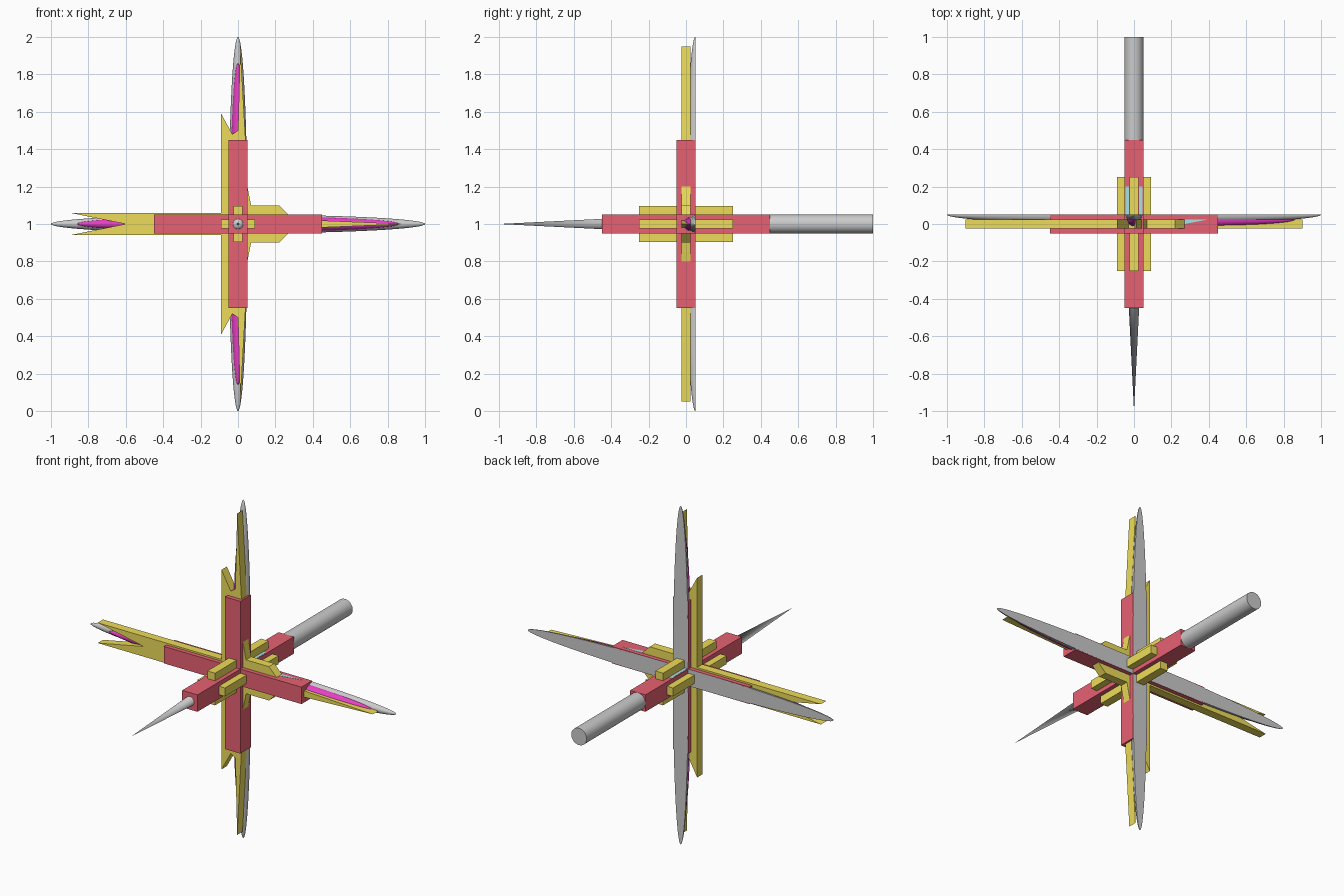
import bpy, bmesh, math
from mathutils import Matrix, Vector

if "Cube" in bpy.data.objects:
    bpy.data.objects.remove(bpy.data.objects["Cube"])

def material(name, rgb):
    m = bpy.data.materials.new(name)
    m.diffuse_color = (*rgb, 1)
    m.use_nodes = True
    m.node_tree.nodes["Principled BSDF"].inputs["Base Color"].default_value = m.diffuse_color
    return m

RED = material("red", (0.8, 0.12, 0.17))
YELLOW = material("yellow", (0.85, 0.72, 0.1))
MAGENTA = material("magenta", (0.8, 0.05, 0.55))
CYAN = material("cyan", (0.4, 0.75, 0.8))

def finish(name, bm, mat=None, smooth=False):
    bmesh.ops.recalc_face_normals(bm, faces=bm.faces[:])
    me = bpy.data.meshes.new(name)
    bm.to_mesh(me)
    bm.free()
    ob = bpy.data.objects.new(name, me)
    bpy.context.collection.objects.link(ob)
    if mat:
        me.materials.append(mat)
    if smooth:
        bpy.ops.object.select_all(action='DESELECT')
        ob.select_set(True)
        bpy.context.view_layer.objects.active = ob
        bpy.ops.object.shade_smooth_by_angle(angle=math.radians(35))
    return ob

def box(name, size, mat):
    bm = bmesh.new()
    bmesh.ops.create_cube(bm, size=1, matrix=Matrix.Translation((0, 0, 1)) @ Matrix.Diagonal((*size, 1)))
    return finish(name, bm, mat)

def half_ellipsoid(name, length, width, depth, y, vertical, mat=None):
    # long blade with a flat back facing +y
    bm = bmesh.new()
    bmesh.ops.create_uvsphere(bm, u_segments=32, v_segments=32, radius=1)
    bmesh.ops.scale(bm, vec=(width, depth, length), verts=bm.verts)
    if not vertical:
        bmesh.ops.rotate(bm, cent=(0, 0, 0), matrix=Matrix.Rotation(math.pi / 2, 3, 'Y'), verts=bm.verts)
    cut = bmesh.ops.bisect_plane(bm, geom=bm.verts[:] + bm.edges[:] + bm.faces[:], dist=1e-5,
                                 plane_co=(0, 0, 0), plane_no=(0, 1, 0), clear_outer=True)
    bmesh.ops.holes_fill(bm, edges=[e for e in bm.edges if e.is_boundary])
    bmesh.ops.translate(bm, vec=(0, y, 1), verts=bm.verts)
    return finish(name, bm, mat, True)

def rod(name, r_back, r_front, y0, y1):
    bm = bmesh.new()
    rot = Matrix.Rotation(math.pi / 2, 4, 'X')   # +z of the cone becomes -y
    bmesh.ops.create_cone(bm, cap_ends=True, segments=32, radius1=r_back, radius2=r_front,
                          depth=y1 - y0, matrix=Matrix.Translation((0, (y0 + y1) / 2, 1)) @ rot)
    return finish(name, bm, None, True)

def slab(name, points, origin, extrude, mat):
    # extrude a closed outline
    bm = bmesh.new()
    f = bm.faces.new([bm.verts.new(Vector(p) + Vector(origin)) for p in points])
    r = bmesh.ops.extrude_face_region(bm, geom=[f])
    bmesh.ops.translate(bm, vec=extrude, verts=[v for v in r["geom"] if isinstance(v, bmesh.types.BMVert)])
    return finish(name, bm, mat)

# Red square bars on the three axes
box("red_bar_x", (0.9, 0.1, 0.1), RED)
box("red_bar_y", (0.1, 0.9, 0.1), RED)
box("red_bar_z", (0.1, 0.1, 0.9), RED)

# Grey blades, rear cylinder and front spike
for vertical, tag in ((True, "vertical"), (False, "horizontal")):
    half_ellipsoid("grey_blade_" + tag, 1.0, 0.05, 0.05, 0.0505, vertical)
    half_ellipsoid("magenta_blade_" + tag, 0.86, 0.042, 0.043, 0.024, vertical, MAGENTA)
rod("rear_cylinder", 0.05, 0.05, 0.0, 1.0)
rod("front_spike", 0.05, 0.0, -1.0, 0.0)

# Yellow star-like plate, outline of the upper half mirrored below
upper = [(-0.9, 0.06), (-0.09, 0.06), (-0.09, 0.59), (-0.03, 0.48), (0.0, 0.5), (0.012, 0.95),
         (0.04, 0.45), (0.05, 0.2), (0.07, 0.1), (0.22, 0.1), (0.295, 0.025)]
outline = [(-0.6, 0)] + upper + [(0.9, 0)] + [(x, -z) for x, z in reversed(upper)]
slab("yellow_plate", [(x, 0, z) for x, z in outline], (0, -0.025, 1), (0, 0.05, 0), YELLOW)

# Yellow crossed fins along the y axis
box("yellow_fin_flat", (0.18, 0.5, 0.05), YELLOW)
box("yellow_fin_upright", (0.05, 0.5, 0.19), YELLOW)

# Cyan slivers showing on top of the red bars
slab("cyan_sliver_right", [(0.27, 0, 0), (0.4, 0.025, 0), (0.27, 0.025, 0)], (0, 0, 1.045), (0, 0, 0.006), CYAN)
for s in (-1, 1):
    slab("cyan_sliver_rear", [(s * 0.026, 0.05, 0), (s * 0.045, 0.05, 0), (s * 0.045, 0.2, 0), (s * 0.026, 0.2, 0)],
         (0, 0, 1.045), (0, 0, 0.006), CYAN)
